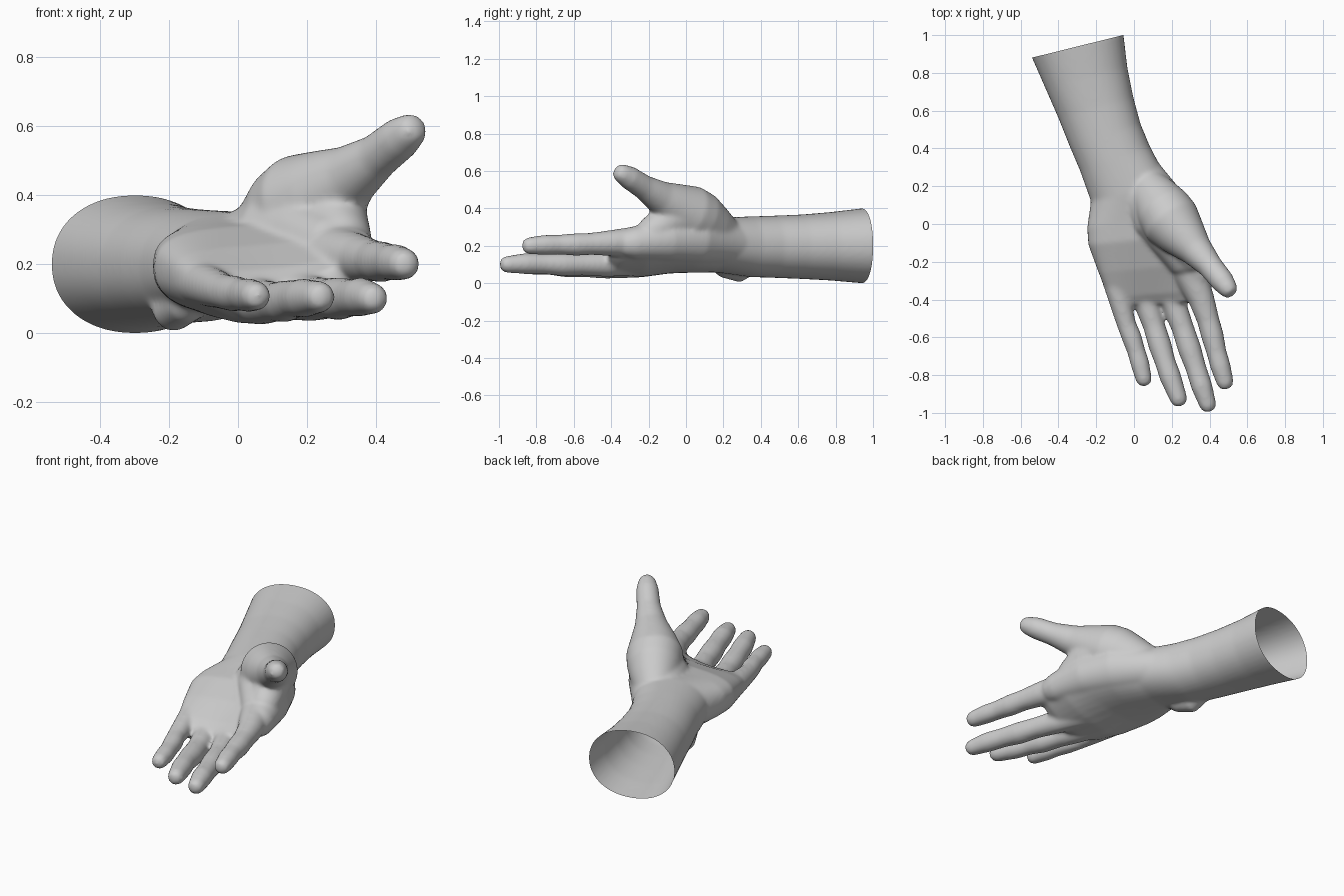
import bpy, bmesh, math
from mathutils import Vector

if "Cube" in bpy.data.objects:
    bpy.data.objects.remove(bpy.data.objects["Cube"])

N = 40
bm = bmesh.new()


def loft(rings, tip=None):
    """Closed skin over a list of rings, with an optional pointed end."""
    vs = [[bm.verts.new(p) for p in r] for r in rings]
    faces = []
    for a, b in zip(vs, vs[1:]):
        for i in range(N):
            j = (i + 1) % N
            faces.append(bm.faces.new((a[i], a[j], b[j], b[i])))
    faces.append(bm.faces.new(vs[0][::-1]))
    if tip is None:
        faces.append(bm.faces.new(vs[-1]))
    else:
        t = bm.verts.new(tip)
        for i in range(N):
            faces.append(bm.faces.new((vs[-1][i], vs[-1][(i + 1) % N], t)))
    bmesh.ops.recalc_face_normals(bm, faces=faces)


def slab(left, right, half, sag, power=0.93):
    """Rounded section between two side points, its middle lowered by sag."""
    left, right = Vector(left), Vector(right)
    mid, w = (left + right) / 2, (right - left) / 2
    ring = []
    for i in range(N):
        a = math.tau * i / N
        c, s = math.cos(a), math.sin(a)
        u = math.copysign(abs(c) ** power, c)
        v = math.copysign(abs(s) ** power, s)
        ring.append(mid + w * u + Vector((0, 0, half * v - sag * (1 - u * u))))
    return ring


def tube(points):
    """Round tube along (x, y, z, radius) points with a rounded end."""
    p = [Vector(q[:3]) for q in points]
    r = [q[3] for q in points]
    end = (p[-1] - p[-2]).normalized()
    p.append(p[-1] + end * r[-1] * 0.6)
    r.append(r[-1] * 0.75)
    rings = []
    for i, c in enumerate(p):
        d = (p[min(i + 1, len(p) - 1)] - p[max(i - 1, 0)]).normalized()
        side = d.cross(Vector((0, 0, 1))).normalized()
        up = side.cross(d)
        rings.append([c + (side * math.cos(math.tau * k / N)
                           + up * math.sin(math.tau * k / N)) * r[i] for k in range(N)])
    loft(rings, p[-1] + end * r[-1] * 0.35)


# Forearm, wrist and palm
loft([slab(*s) for s in (
    ((-.58, .96, .2), (-.08, 1.08, .2), .205, 0),
    ((-.54, .88, .2), (-.055, 1.0, .2), .2, 0),
    ((-.47, .72, .195), (-.035, .83, .2), .183, 0),
    ((-.40, .56, .19), (-.003, .67, .2), .172, 0),
    ((-.34, .41, .19), (.035, .53, .2), .166, 0),
    ((-.285, .28, .19), (.085, .41, .2), .162, 0),
    ((-.228, .12, .19), (.19, .21, .22), .146, 0, .88),
    ((-.248, -.02, .195), (.30, .08, .23), .135, .02, .78),
    ((-.242, -.11, .19), (.36, -.05, .24), .13, .03, .76),
    ((-.187, -.26, .165), (.39, -.2, .23), .112, .05, .78),
    ((-.13, -.39, .145), (.385, -.35, .21), .077, .065, .85),
    ((-.09, -.435, .14), (.36, -.41, .2), .05, .07, .9))])

# Four fingers, swelling at the joints
tube([(-.12, -.25, .15, .065), (-.068, -.43, .13, .057), (-.04, -.53, .12, .051),
      (-.012, -.6, .115, .053), (.011, -.67, .112, .048), (.032, -.74, .11, .05),
      (.053, -.825, .108, .043)])
tube([(0, -.25, .11, .08), (.07, -.43, .09, .066), (.106, -.54, .09, .058),
      (.137, -.64, .092, .061), (.165, -.73, .1, .055), (.193, -.81, .102, .057),
      (.238, -.93, .105, .046)])
tube([(.13, -.25, .12, .08), (.213, -.43, .1, .066), (.258, -.55, .1, .059),
      (.294, -.66, .1, .062), (.327, -.76, .103, .055), (.359, -.86, .105, .056),
      (.392, -.96, .1, .045)])
tube([(.27, -.2, .22, .095), (.358, -.4, .215, .069), (.393, -.51, .21, .059),
      (.415, -.59, .207, .06), (.437, -.68, .206, .053), (.457, -.75, .205, .054),
      (.483, -.84, .2, .046)])

# Thumb with its fleshy base
tube([(-.03, .34, .22, .06), (.05, .22, .25, .1), (.11, .14, .295, .13),
      (.157, .075, .34, .15), (.2, .01, .372, .156), (.255, -.055, .408, .13),
      (.33, -.14, .46, .089), (.405, -.225, .513, .066), (.47, -.305, .565, .062),
      (.5, -.345, .588, .051)])

# Webs from the thumb, wrist and palm towards the first finger
tube([(.22, 0, .36, .13), (.28, -.1, .33, .1), (.305, -.19, .265, .085)])
tube([(-.05, .45, .2, .07), (.0, .33, .205, .1), (.075, .2, .22, .122),
      (.175, .05, .24, .142), (.265, -.11, .235, .122), (.335, -.29, .212, .085)])
tube([(.02, .16, .26, .1), (.1, .02, .29, .11), (.19, -.09, .285, .1),
      (.27, -.2, .25, .09)])

# Wrist bone
tube([(-.21, .37, .12, .06), (-.185, .28, .066, .063), (-.15, .2, .09, .06)])

# Fuse the parts into one skin
raw = bpy.data.meshes.new("hand_parts")
bm.to_mesh(raw)
bm.free()
hand = bpy.data.objects.new("hand", raw)
bpy.context.collection.objects.link(hand)
fuse = hand.modifiers.new("fuse", 'REMESH')
fuse.mode = 'VOXEL'
fuse.voxel_size = 0.010
soft = hand.modifiers.new("soften", 'SMOOTH')
soft.factor = 0.5
soft.iterations = 14
bpy.context.view_layer.update()
skin = bpy.data.meshes.new_from_object(
    hand.evaluated_get(bpy.context.evaluated_depsgraph_get()))
hand.modifiers.clear()
hand.data = skin
bpy.data.meshes.remove(raw)

# Cut the forearm open at its end
bm = bmesh.new()
bm.from_mesh(skin)
bmesh.ops.bisect_plane(bm, geom=bm.verts[:] + bm.edges[:] + bm.faces[:],
                       plane_co=(-.3, .94, .2), plane_no=(-.24, .97, 0), clear_outer=True)
for f in bm.faces:
    f.smooth = True
    f.material_index = 0
bm.to_mesh(skin)
bm.free()

# One plain grey
grey = bpy.data.materials.new("light_grey")
grey.diffuse_color = (.6, .6, .6, 1)
grey.use_nodes = True
grey.node_tree.nodes["Principled BSDF"].inputs["Base Color"].default_value = grey.diffuse_color
skin.materials.clear()
skin.materials.append(grey)
